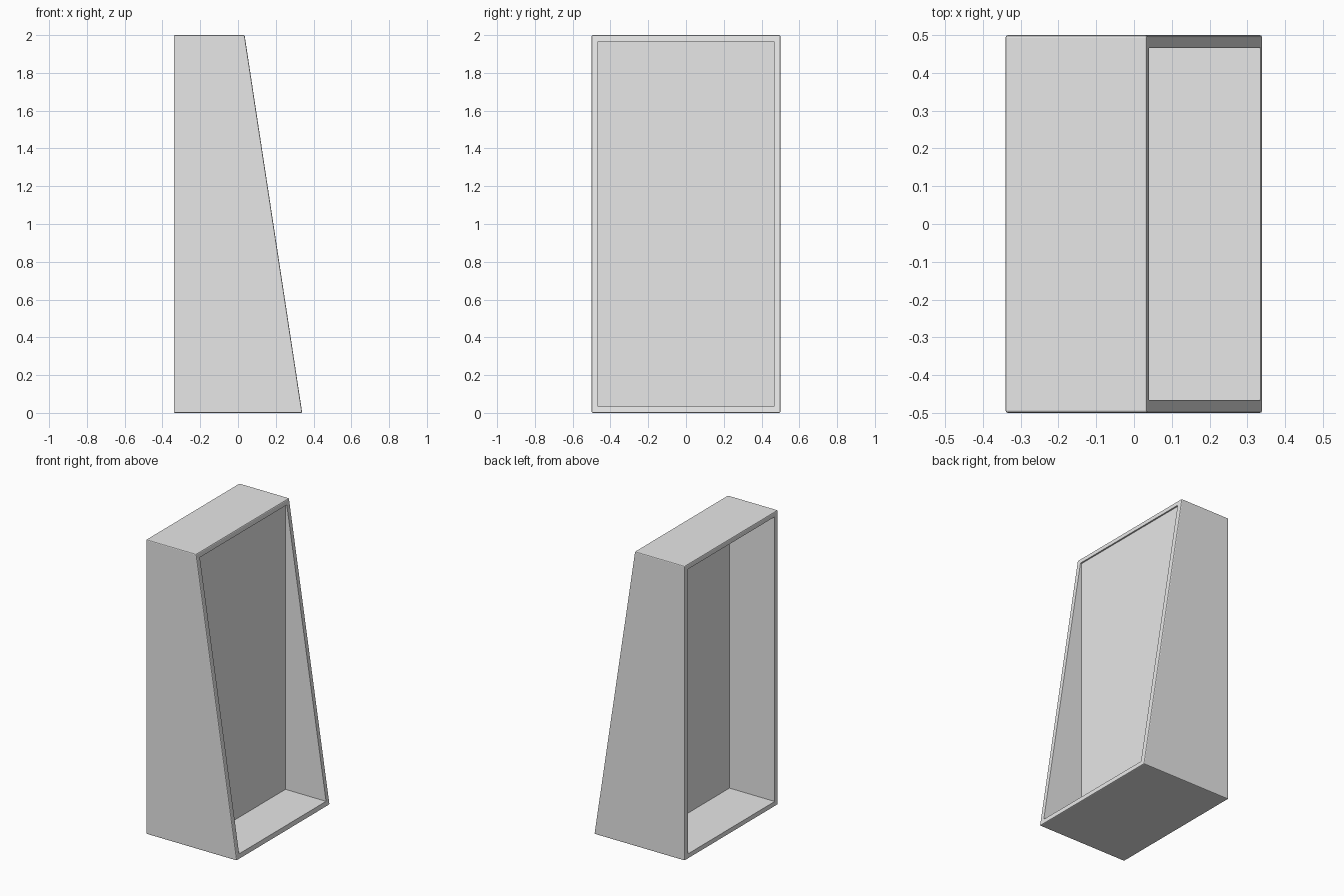
import bpy
import bmesh

cube = bpy.data.objects.get("Cube")
if cube:
    bpy.data.objects.remove(cube, do_unlink=True)

HALF_DEPTH = 0.5
WALL = 0.045
ROUND = 0.006

# Material
grey = bpy.data.materials.new("light grey")
grey.use_nodes = True
colour = (0.8, 0.8, 0.8, 1)
grey.diffuse_color = colour
grey.node_tree.nodes["Principled BSDF"].inputs["Base Color"].default_value = colour

# Wedge body: side profile extruded from front to back
bm = bmesh.new()
profile = [(-0.34, 0), (0.34, 0), (0.035, 2), (-0.34, 2)]
side = bm.faces.new([bm.verts.new((x, -HALF_DEPTH, z)) for x, z in profile])
swept = bmesh.ops.extrude_face_region(bm, geom=[side])["geom"]
moved = [v for v in swept if isinstance(v, bmesh.types.BMVert)]
bmesh.ops.translate(bm, verts=moved, vec=(0, 2 * HALF_DEPTH, 0))
bmesh.ops.recalc_face_normals(bm, faces=bm.faces)

# Slightly rounded outer edges
bmesh.ops.bevel(bm, geom=list(bm.edges), offset=ROUND, segments=2,
                profile=0.5, affect='EDGES')


def recess(direction, floor_x):
    """Sink a framed recess into the large panel facing along x."""
    bm.normal_update()
    panel = max((f for f in bm.faces if f.normal.x * direction > 0.9),
                key=lambda f: f.calc_area())
    bmesh.ops.inset_individual(bm, faces=[panel], thickness=WALL - ROUND)
    inner = bmesh.ops.extrude_discrete_faces(bm, faces=[panel])["faces"][0]
    for v in inner.verts:
        v.co.x = floor_x


# Recesses on both sides leave a thin upright partition between them
recess(1, 0.03)
recess(-1, 0.0)
bm.normal_update()

mesh = bpy.data.meshes.new("wedge_cabinet")
bm.to_mesh(mesh)
bm.free()
mesh.materials.append(grey)
cabinet = bpy.data.objects.new("wedge_cabinet", mesh)
bpy.context.collection.objects.link(cabinet)
